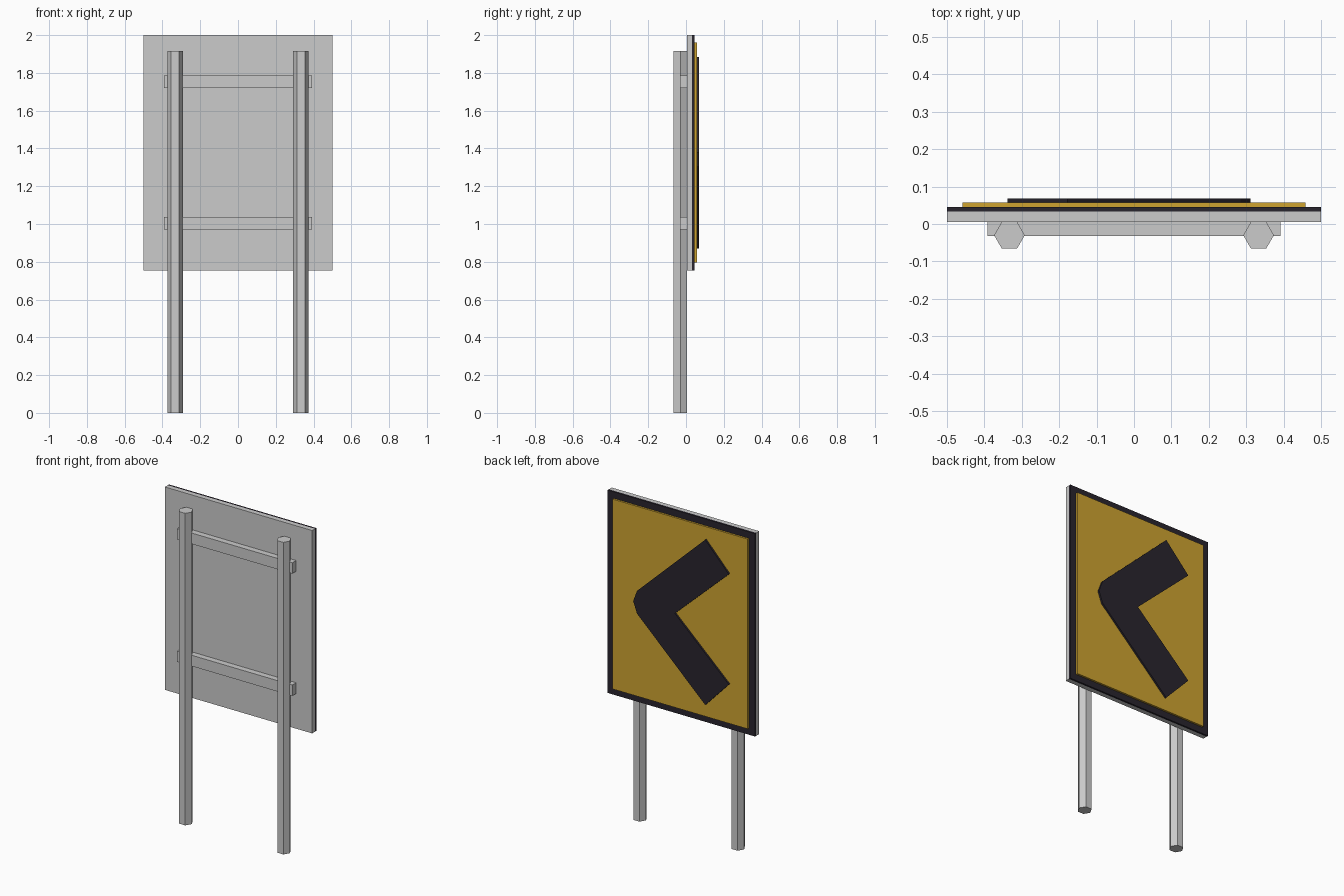
import bpy, bmesh, math

if "Cube" in bpy.data.objects:
    bpy.data.objects.remove(bpy.data.objects["Cube"])


def material(name, color):
    m = bpy.data.materials.new(name)
    m.diffuse_color = color
    m.use_nodes = True
    m.node_tree.nodes["Principled BSDF"].inputs["Base Color"].default_value = m.diffuse_color
    return m


BLACK = material("dark_paint", (0.022, 0.018, 0.027, 1))
YELLOW = material("yellow_paint", (0.62, 0.37, 0.03, 1))


def prism(name, points, direction, mat=None):
    """Closed solid: a flat polygon of 3D points swept along a direction."""
    bm = bmesh.new()
    face = bm.faces.new([bm.verts.new(p) for p in points])
    swept = bmesh.ops.extrude_face_region(bm, geom=[face])["geom"]
    moved = [v for v in swept if isinstance(v, bmesh.types.BMVert)]
    bmesh.ops.translate(bm, verts=moved, vec=direction)
    bmesh.ops.recalc_face_normals(bm, faces=bm.faces)
    mesh = bpy.data.meshes.new(name)
    bm.to_mesh(mesh)
    bm.free()
    obj = bpy.data.objects.new(name, mesh)
    bpy.context.collection.objects.link(obj)
    if mat:
        mesh.materials.append(mat)
    return obj


def plate(name, half_width, z0, z1, y0, y1, mat=None):
    corners = [(-half_width, y0, z0), (half_width, y0, z0),
               (half_width, y0, z1), (-half_width, y0, z1)]
    return prism(name, corners, (0, y1 - y0, 0), mat)


# Layered sign board
plate("backing_panel", 0.5, 0.755, 2.0, 0.005, 0.033)
plate("dark_border", 0.5, 0.755, 2.0, 0.033, 0.045, BLACK)
plate("yellow_face", 0.458, 0.795, 1.96, 0.045, 0.057, YELLOW)

# Chevron with a blunted tip, mirrored about its mid height
MID = 1.378
upper = [(0.285, 0.07), (-0.178, 0.507), (-0.338, 0.338)]
outline = ([(0.311, 0)] + upper + [(0.028, 0)]
           + [(x, -z) for x, z in reversed(upper)])
prism("chevron", [(x, 0.057, MID + z) for x, z in outline],
      (0, 0.011, 0), BLACK)

# Hexagonal posts
for side, sx in (("left", -1), ("right", 1)):
    ring = [(sx * 0.333 + 0.041 * math.cos(i * math.pi / 3),
             -0.03 + 0.041 * math.sin(i * math.pi / 3), 0) for i in range(6)]
    prism(side + "_post", ring, (0, 0, 1.915))

# Horizontal rails
for name, z in (("lower_rail", 0.97), ("upper_rail", 1.72)):
    plate(name, 0.391, z, z + 0.067, -0.032, 0.005)
